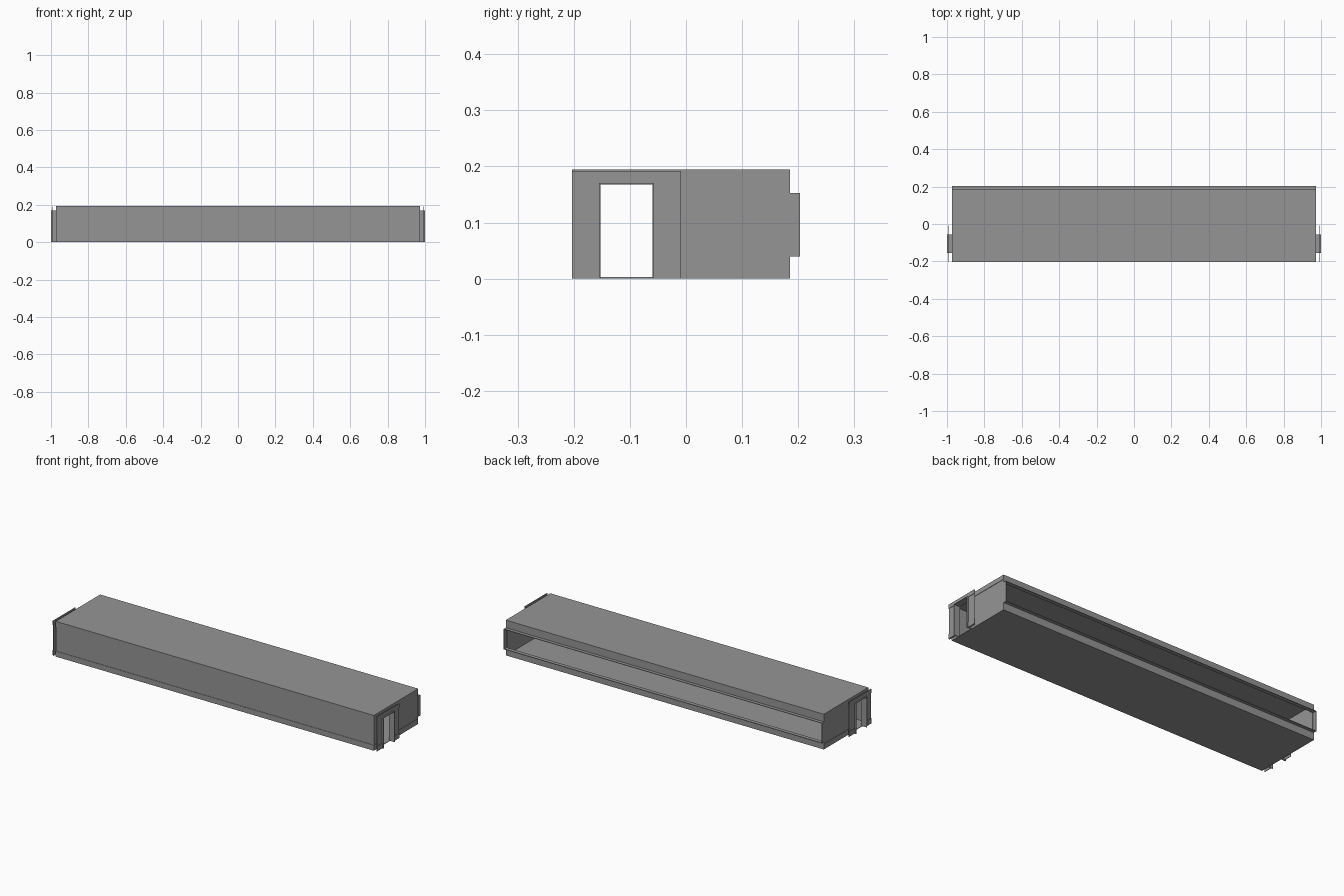
import bpy

if "Cube" in bpy.data.objects:
    bpy.data.objects.remove(bpy.data.objects["Cube"])

T = 0.003                      # sheet thickness
XB, YF, YB, H = 0.973, -0.203, 0.185, 0.195
DOOR0, DOOR1, DOORZ = -0.152, -0.060, 0.168

grey = bpy.data.materials.new("plain_grey")
grey.diffuse_color = (0.30, 0.30, 0.30, 1)
grey.use_nodes = True
grey.node_tree.nodes["Principled BSDF"].inputs["Base Color"].default_value = grey.diffuse_color


def box(name, x0, x1, y0, y1, z0, z1):
    """Axis-aligned sheet or block."""
    x0, x1 = sorted((x0, x1))
    v = [(x, y, z) for x in (x0, x1) for y in (y0, y1) for z in (z0, z1)]
    f = [(0, 1, 3, 2), (4, 6, 7, 5), (0, 4, 5, 1),
         (2, 3, 7, 6), (0, 2, 6, 4), (1, 5, 7, 3)]
    me = bpy.data.meshes.new(name)
    me.from_pydata(v, [], f)
    me.materials.append(grey)
    ob = bpy.data.objects.new(name, me)
    bpy.context.collection.objects.link(ob)
    return ob


def door_sheet(name, x0, x1, y0, y1):
    """End sheet with a doorway, made of two jambs and a header."""
    box(name + "_front_part", x0, x1, y0, DOOR0, 0, H - T)
    box(name + "_rear_part", x0, x1, DOOR1, y1, 0, H - T)
    box(name + "_header", x0, x1, DOOR0, DOOR1, DOORZ, H - T)


# Main shell: floor, roof, front wall
box("floor", -XB, XB, YF, YB, 0, T)
box("roof", -XB, XB, YF, YB, H - T, H)
box("front_wall", -XB, XB, YF + 0.002, YF + 0.002 + T, T, H - T)
box("front_skirting", -XB, XB, YF, YF + 0.002, T, 0.030)
box("front_top_trim", -XB, XB, YF, YF + 0.002, 0.165, H - T)

# Back rails and the sleeve that projects around the long opening
box("back_top_rail", -XB, XB, YB - T, YB, 0.153, H - T)
box("back_bottom_rail", -XB, XB, YB - T, YB, T, 0.040)
box("sleeve_top", -XB, XB, YB - T, 0.203, 0.150, 0.153)
box("sleeve_bottom", -XB, XB, YB - T, 0.203, 0.040, 0.043)

for s, side in ((-1, "left"), (1, "right")):
    # Sleeve end
    box(side + "_sleeve_end", s * (XB - T), s * XB, YB - T, 0.203, 0.043, 0.150)

    # End wall with doorway
    door_sheet(side + "_end_wall", s * (XB - 2 * T), s * (XB - 0.002), YF + 0.002, YB - T)

    # Outer facing plate standing clear of the end wall
    door_sheet(side + "_outer_plate", s * 0.988, s * 0.991, YF, -0.009)

    # Skirting and top trim on the end wall and on the outer plate
    for part, x0, x1, y1 in (("end_wall", XB - 0.002, XB, YB),
                             ("outer_plate", 0.991, 0.993, -0.009)):
        box(f"{side}_{part}_skirting_front", s * x0, s * x1, YF, DOOR0, T, 0.030)
        box(f"{side}_{part}_skirting_rear", s * x0, s * x1, DOOR1, y1, T, 0.030)
        box(f"{side}_{part}_top_trim", s * x0, s * x1, YF, y1, 0.170, H - T)

    # Door lining projecting through the plate
    box(side + "_door_jamb_front", s * 0.965, s * 1.0, DOOR0 - T, DOOR0, 0, DOORZ)
    box(side + "_door_jamb_rear", s * 0.965, s * 1.0, DOOR1, DOOR1 + T, 0, DOORZ)
    box(side + "_door_lintel", s * 0.965, s * 1.0, DOOR0 - T, DOOR1 + T, DOORZ, DOORZ + T)
